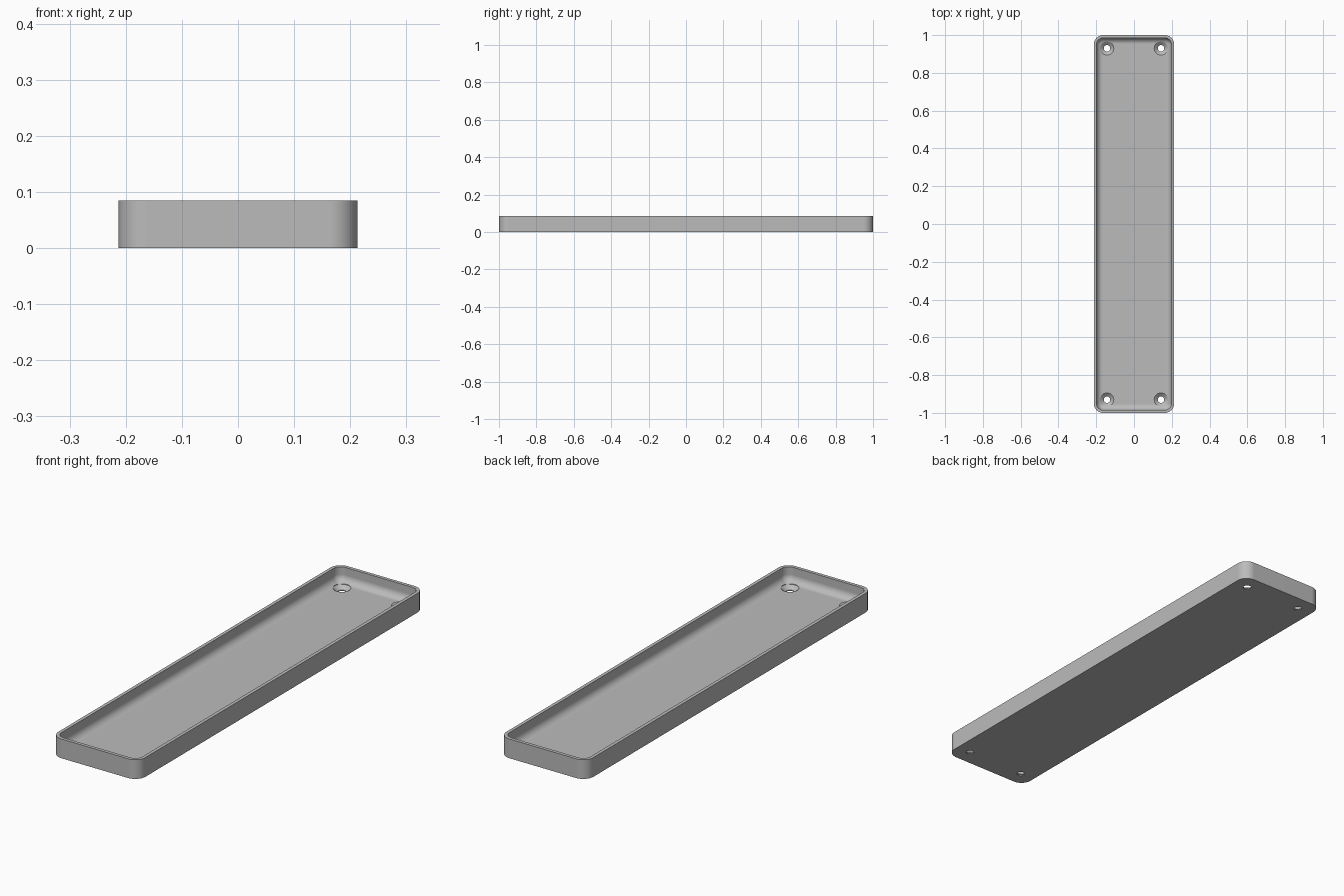
import bpy, bmesh, math

if "Cube" in bpy.data.objects:
    bpy.data.objects.remove(bpy.data.objects["Cube"], do_unlink=True)

HALF_X, HALF_Y, HEIGHT = 0.213, 1.0, 0.085
CORNER, RIM, FLOOR, FILLET = 0.05, 0.015, 0.02, 0.032
HOLE_X, HOLE_Y, HOLE_R, SINK_R = 0.143, 0.93, 0.017, 0.036

grey = bpy.data.materials.new("plain grey")
grey.use_nodes = True
colour = (0.5, 0.5, 0.5, 1)
grey.diffuse_color = colour
grey.node_tree.nodes["Principled BSDF"].inputs["Base Color"].default_value = colour


def make_object(name, bm):
    bmesh.ops.recalc_face_normals(bm, faces=bm.faces[:])
    mesh = bpy.data.meshes.new(name)
    bm.to_mesh(mesh)
    bm.free()
    mesh.materials.append(grey)
    obj = bpy.data.objects.new(name, mesh)
    bpy.context.collection.objects.link(obj)
    return obj


def loft(bm, rings):
    """Skin a stack of equal rings and cap both ends."""
    loops = [[bm.verts.new(p) for p in ring] for ring in rings]
    for a, b in zip(loops, loops[1:]):
        for i in range(len(a)):
            j = (i + 1) % len(a)
            bm.faces.new((a[i], a[j], b[j], b[i]))
    bm.faces.new(loops[0][::-1])
    bm.faces.new(loops[-1])


def rounded_rect(inset, z, steps=10):
    r = CORNER - inset
    points = []
    for k, (sx, sy) in enumerate([(1, 1), (-1, 1), (-1, -1), (1, -1)]):
        for i in range(steps + 1):
            a = math.pi / 2 * (k + i / steps)
            points.append((sx * (HALF_X - CORNER) + r * math.cos(a),
                           sy * (HALF_Y - CORNER) + r * math.sin(a), z))
    return points


def circle(x, y, r, z, count=40):
    return [(x + r * math.cos(2 * math.pi * i / count),
             y + r * math.sin(2 * math.pi * i / count), z) for i in range(count)]


# Tray: outer wall, flat rim, inner wall, filleted floor
profile = [(0, 0), (0, HEIGHT), (RIM, HEIGHT)]
for i in range(9):
    a = math.pi / 2 * i / 8
    profile.append((RIM + FILLET * (1 - math.cos(a)),
                    FLOOR + FILLET * (1 - math.sin(a))))
bm = bmesh.new()
loft(bm, [rounded_rect(inset, z) for inset, z in profile])
tray = make_object("tray", bm)

# Countersunk screw holes in the four corners
bm = bmesh.new()
for sx in (-1, 1):
    for sy in (-1, 1):
        x, y = sx * HOLE_X, sy * HOLE_Y
        loft(bm, [circle(x, y, r, z) for r, z in (
            (HOLE_R, -0.02), (HOLE_R, 0.004), (SINK_R, FLOOR), (SINK_R, HEIGHT))])
cutter = make_object("screw_hole_cutter", bm)
cutter.hide_render = True

cut = tray.modifiers.new("screw holes", "BOOLEAN")
cut.operation = "DIFFERENCE"
cut.solver = "EXACT"
cut.object = cutter
bpy.ops.object.select_all(action="DESELECT")
bpy.context.view_layer.objects.active = tray
tray.select_set(True)
bpy.ops.object.modifier_apply(modifier=cut.name)
bpy.data.objects.remove(cutter, do_unlink=True)

# Smooth corners and fillet, crisp rim and hole edges
bpy.ops.object.shade_smooth_by_angle(angle=math.radians(30))
weighted = tray.modifiers.new("flat floor shading", "WEIGHTED_NORMAL")
weighted.keep_sharp = True
